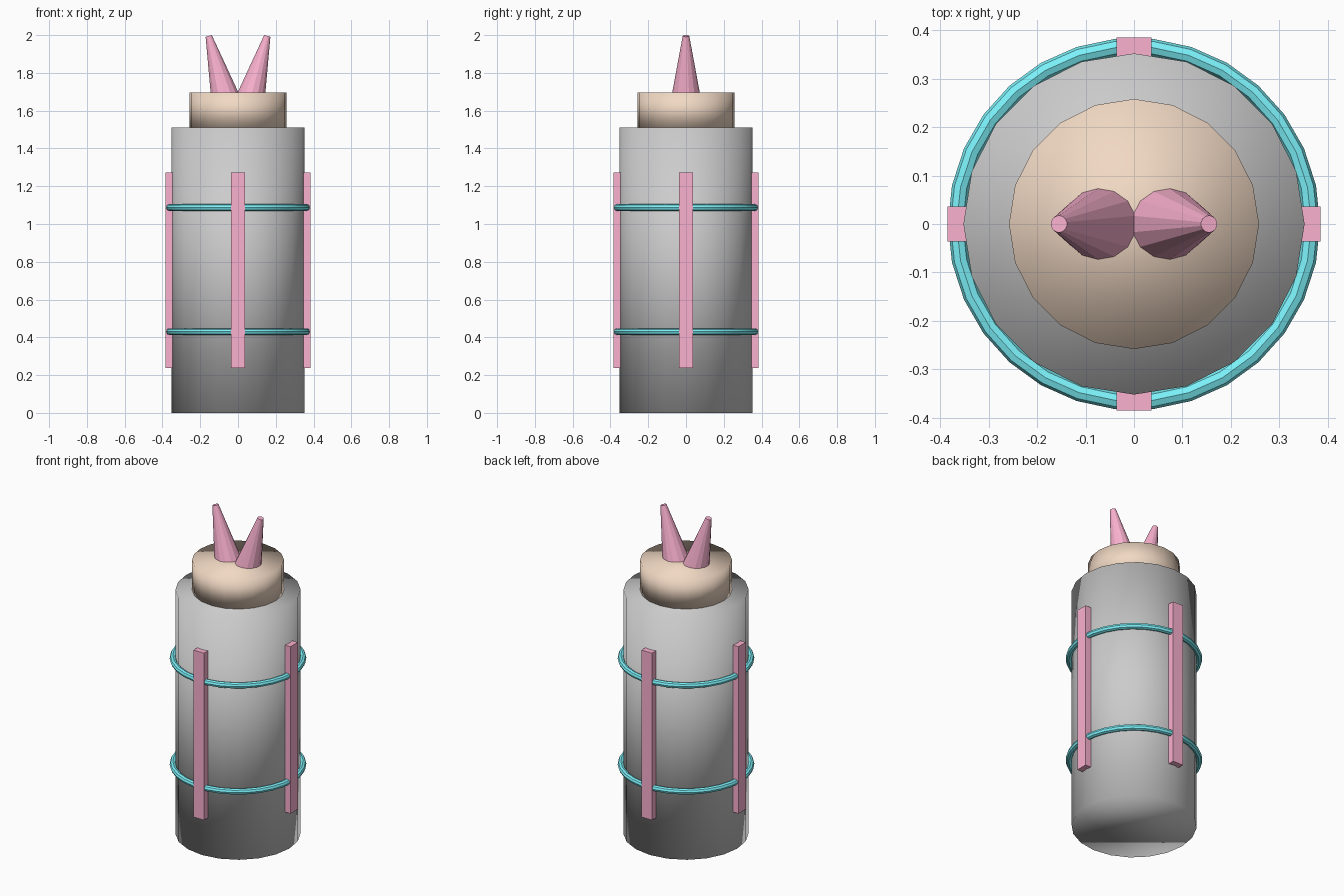
import bpy
import math
from mathutils import Vector

if "Cube" in bpy.data.objects:
    bpy.data.objects.remove(bpy.data.objects["Cube"])


def material(name, rgb):
    m = bpy.data.materials.new(name)
    m.diffuse_color = (*rgb, 1)
    m.use_nodes = True
    m.node_tree.nodes["Principled BSDF"].inputs["Base Color"].default_value = m.diffuse_color
    return m


PINK = material("pink", (0.96, 0.44, 0.62))
PEACH = material("peach", (0.88, 0.69, 0.55))
CYAN = material("cyan", (0.2, 0.88, 0.95))


def finish(name, mat=None):
    ob = bpy.context.object
    ob.name = name
    if mat:
        ob.data.materials.append(mat)
    return ob


def cylinder(name, radius, z0, z1, mat=None):
    # the style is fully smooth, with soft normals running over the rims
    bpy.ops.mesh.primitive_cylinder_add(vertices=20, radius=radius, depth=z1 - z0,
                                        location=(0, 0, (z0 + z1) / 2))
    bpy.ops.object.shade_smooth()
    return finish(name, mat)


# Main body and cap
cylinder("body", 0.352, 0, 1.51)
cylinder("cap", 0.258, 1.51, 1.695, PEACH)

# Horizontal hoops
for label, z in (("lower", 0.43), ("upper", 1.087)):
    bpy.ops.mesh.primitive_torus_add(major_segments=30, minor_segments=8,
                                     major_radius=0.366, minor_radius=0.018,
                                     location=(0, 0, z))
    bpy.ops.object.shade_smooth_by_angle(angle=math.radians(30))
    finish(label + "_hoop", CYAN)

# Four upright bars around the body
for i, label in enumerate(("right", "back", "left", "front")):
    a = i * math.pi / 2
    bpy.ops.mesh.primitive_cube_add(size=1, rotation=(0, 0, a),
                                    location=(0.365 * math.cos(a), 0.365 * math.sin(a), 0.756))
    bpy.context.object.scale = (0.04, 0.072, 1.035)
    bpy.ops.object.transform_apply(location=False, rotation=False, scale=True)
    finish(label + "_bar", PINK)

# Two tapered horns leaning outward, sunk slightly into the cap
tilt = math.radians(15)
length = 0.361
for label, s in (("left", -1), ("right", 1)):
    tip = Vector((s * 0.155, 0, 1.9955))
    axis = Vector((s * math.sin(tilt), 0, math.cos(tilt)))
    bpy.ops.mesh.primitive_cone_add(vertices=14, radius1=0.082, radius2=0.0175, depth=length,
                                    location=tip - axis * length / 2,
                                    rotation=(0, s * tilt, 0))
    finish(label + "_horn", PINK)
